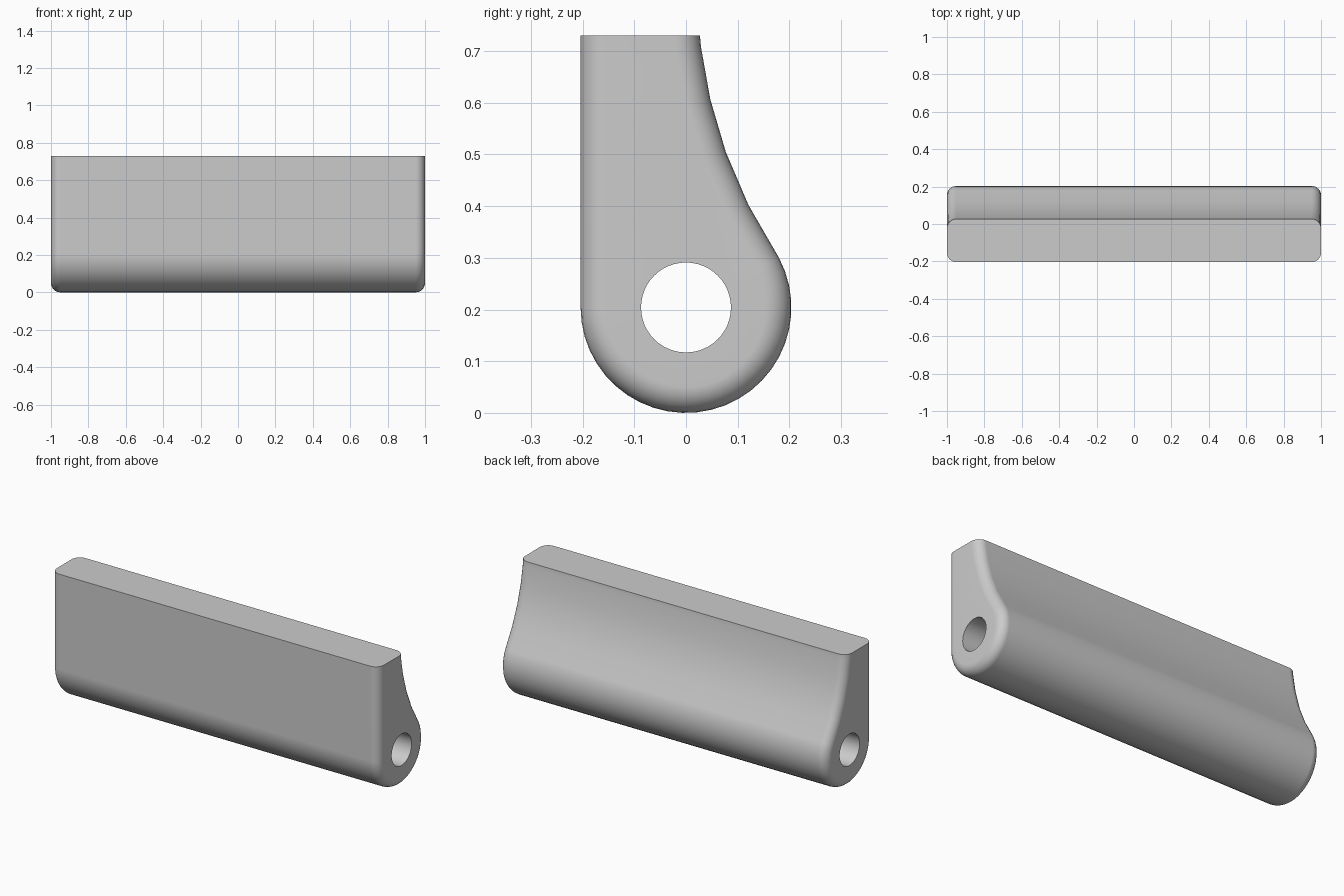
import bpy, bmesh
from math import sin, cos, pi, radians
from mathutils import Vector

old = bpy.data.objects.get("Cube")
if old:
    bpy.data.objects.remove(old, do_unlink=True)

HALF, TOP, RADIUS, BORE, FILLET = 1.0, 0.73, 0.204, 0.087, 0.05
STEPS = 6

# Side profile (y, z): flat front, round foot, concave back
path = [Vector((-RADIUS, TOP))]
for i in range(27):
    a = radians(180 + 208 * i / 26)
    path.append(Vector((RADIUS * cos(a), RADIUS + RADIUS * sin(a))))
path += [Vector(p) for p in ((0.121, 0.402), (0.077, 0.505), (0.047, 0.607), (0.029, 0.708), (0.027, TOP))]

# Outward directions; the ends stay level with the flat top
normals = [Vector((-1, 0))]
for before, after in zip(path, path[2:]):
    d = (after - before).normalized()
    normals.append(Vector((d.y, -d.x)))
normals.append(Vector((1, 0)))

# Stations along the length as (x, inset), rounding both ends
right_end = [(HALF - FILLET + FILLET * sin(a), FILLET * (1 - cos(a)))
             for a in (pi / 2 * k / STEPS for k in range(STEPS + 1))]
stations = [(-x, inset) for x, inset in reversed(right_end)] + right_end

bm = bmesh.new()
rings = [[bm.verts.new((x, *(p - n * inset))) for p, n in zip(path, normals)]
         for x, inset in stations]

# Outer skin and flat top
for a, b in zip(rings, rings[1:]):
    for i in range(len(path) - 1):
        bm.faces.new((a[i], a[i + 1], b[i + 1], b[i]))
bm.faces.new([r[0] for r in rings] + [r[-1] for r in reversed(rings)])

# Pin bore through the whole length
SIDES = 48
bores = [[bm.verts.new((x, BORE * cos(2 * pi * i / SIDES), RADIUS + BORE * sin(2 * pi * i / SIDES)))
          for i in range(SIDES)] for x in (-HALF, HALF)]
for i in range(SIDES):
    j = (i + 1) % SIDES
    bm.faces.new((bores[0][i], bores[0][j], bores[1][j], bores[1][i]))

# End faces around the bore
for ring, bore in ((rings[0], bores[0]), (rings[-1], bores[1])):
    edges = []
    for loop in (ring, bore):
        for v, w in zip(loop, loop[1:] + loop[:1]):
            edges.append(bm.edges.get((v, w)) or bm.edges.new((v, w)))
    bmesh.ops.triangle_fill(bm, edges=edges, use_beauty=True)
bmesh.ops.recalc_face_normals(bm, faces=bm.faces[:])

mesh = bpy.data.meshes.new("hinge_bar")
bm.to_mesh(mesh)
bm.free()
bar = bpy.data.objects.new("hinge_bar", mesh)
bpy.context.collection.objects.link(bar)

# Plain grey finish
grey = bpy.data.materials.new("light_grey")
grey.use_nodes = True
colour = (0.6, 0.6, 0.6, 1)
grey.diffuse_color = colour
grey.node_tree.nodes["Principled BSDF"].inputs["Base Color"].default_value = colour
mesh.materials.append(grey)

# Smooth shading with crisp top and bore edges
bpy.ops.object.select_all(action="DESELECT")
bar.select_set(True)
bpy.context.view_layer.objects.active = bar
bpy.ops.object.shade_smooth_by_angle(angle=radians(35))
weighted = bar.modifiers.new("even_shading", "WEIGHTED_NORMAL")
weighted.keep_sharp = True
